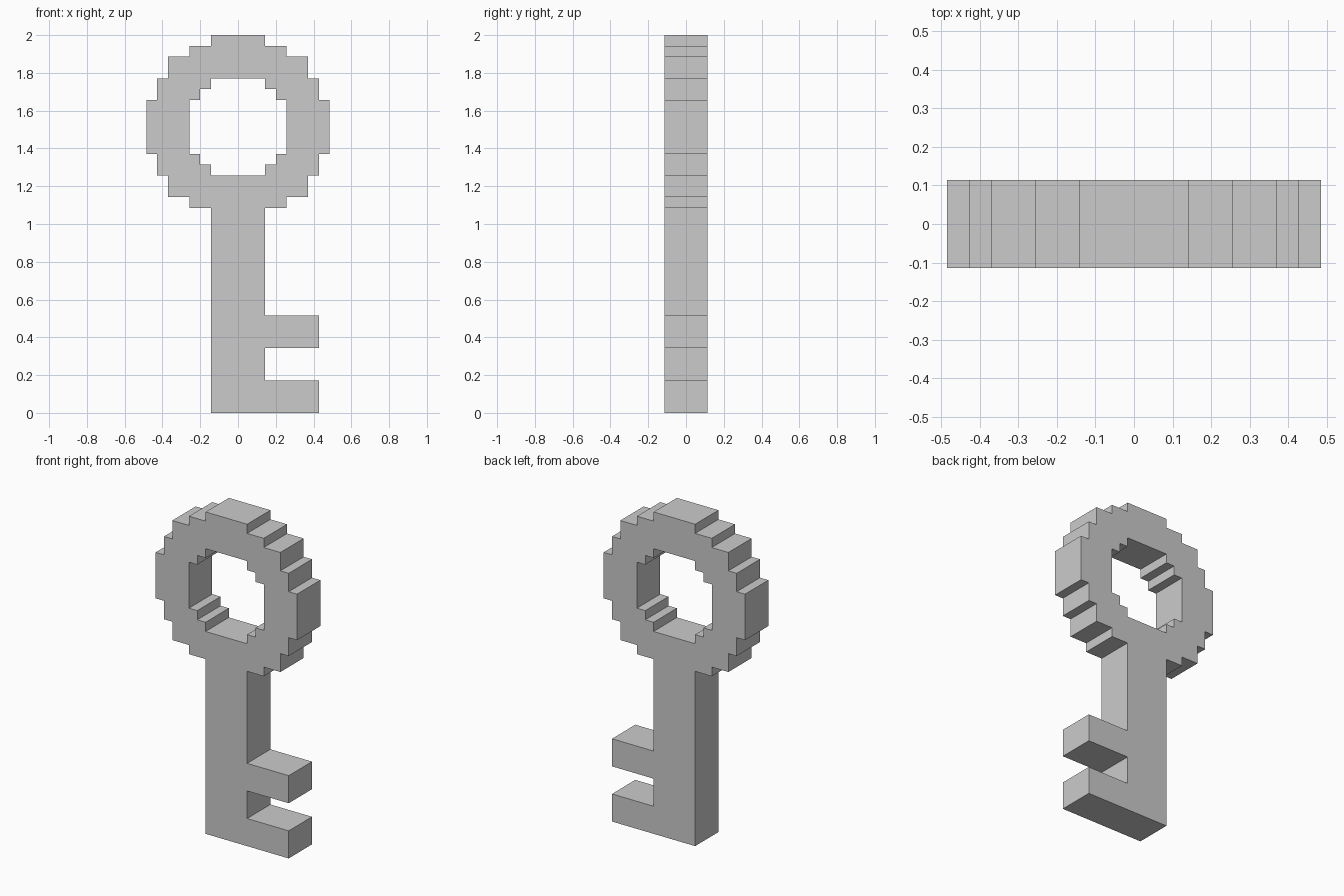
import bpy, bmesh, math

if "Cube" in bpy.data.objects:
    bpy.data.objects.remove(bpy.data.objects["Cube"])

U = 2 / 35          # one block of the stepped grid
CZ = 26.5           # bow centre height, in blocks


def ring(quarter):
    """Right side of a stepped circle, bottom to top, from its upper quarter."""
    return [(x, CZ - z) for x, z in reversed(quarter)] + [(x, CZ + z) for x, z in quarter]


def mirrored(points):
    return [(-x, z) for x, z in reversed(points)]


# Stepped quarter outlines of the bow and its hole
bow = ring([(8.5, 2.5), (7.5, 2.5), (7.5, 4.5), (6.5, 4.5), (6.5, 6.5),
            (4.5, 6.5), (4.5, 7.5), (2.5, 7.5), (2.5, 8.5)])[1:]
hole = ring([(4.5, 2.5), (3.5, 2.5), (3.5, 3.5), (2.5, 3.5), (2.5, 4.5)])

# Shank with two teeth on the right
teeth = [(7.5, 0), (7.5, 3), (2.5, 3), (2.5, 6), (7.5, 6), (7.5, 9), (2.5, 9)]
outline = [(-2.5, 0)] + teeth + bow + mirrored(bow)

# Filled and extruded profile
curve = bpy.data.curves.new("key_profile", 'CURVE')
curve.dimensions = '2D'
curve.fill_mode = 'BOTH'
curve.extrude = 2 * U
for loop in (outline, hole + mirrored(hole)):
    spline = curve.splines.new('POLY')
    spline.points.add(len(loop) - 1)
    for p, (x, z) in zip(spline.points, loop):
        p.co = (x * U, z * U, 0, 1)
    spline.use_cyclic_u = True

key = bpy.data.objects.new("key", curve)
bpy.context.collection.objects.link(key)
key.rotation_euler = (math.radians(90), 0, 0)
bpy.context.view_layer.objects.active = key
key.select_set(True)
bpy.ops.object.convert(target='MESH')
key = bpy.context.object
key.name = "key"
bpy.ops.object.transform_apply(location=False, rotation=True, scale=False)

# Weld caps to sides and merge flat triangles
bm = bmesh.new()
bm.from_mesh(key.data)
bmesh.ops.remove_doubles(bm, verts=bm.verts, dist=1e-4)
bmesh.ops.recalc_face_normals(bm, faces=bm.faces)
bmesh.ops.dissolve_limit(bm, angle_limit=0.01, verts=bm.verts, edges=bm.edges)
for f in bm.faces:
    f.smooth = False
bm.to_mesh(key.data)
bm.free()
